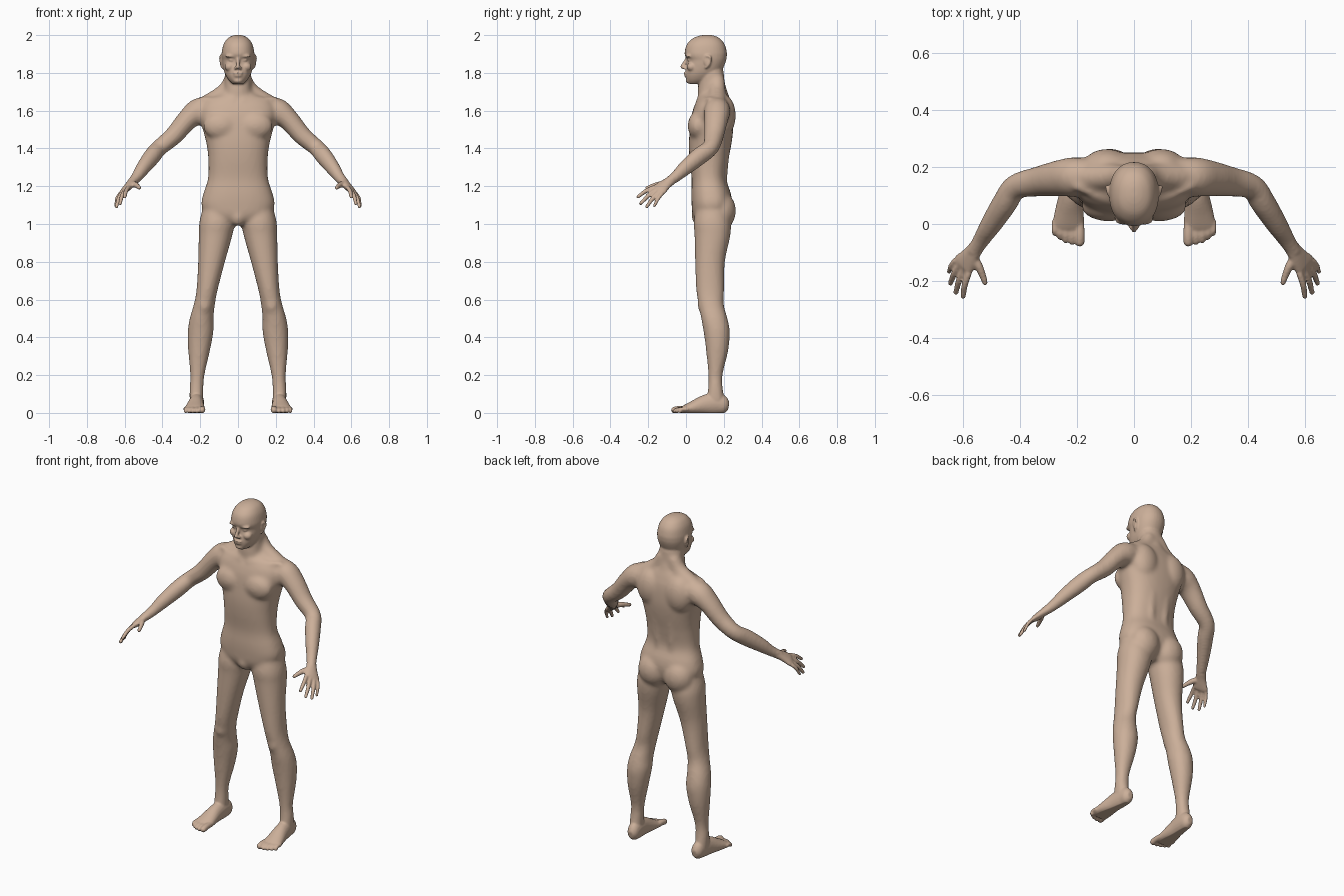
import bpy, bmesh, math
from mathutils import Vector, Matrix


def smooth_path(rows, steps=4):
    # Catmull-Rom through rows of any length
    p = [Vector(r) for r in rows]
    p = [p[0]] + p + [p[-1]]
    out = []
    for i in range(1, len(p) - 2):
        a, b, c, d = p[i - 1:i + 3]
        for k in range(steps):
            t = k / steps
            out.append(0.5 * (2 * b + (c - a) * t + (2 * a - 5 * b + 4 * c - d) * t ** 2
                              + (3 * b - a - 3 * c + d) * t ** 3))
    return out + [p[-1]]


def skin(bm, rings):
    # closed shell over a list of point rings
    vs = [[bm.verts.new(c) for c in r] for r in rings]
    n = len(vs[0])
    for a, b in zip(vs, vs[1:]):
        for i in range(n):
            bm.faces.new((a[i], a[(i + 1) % n], b[(i + 1) % n], b[i]))
    bm.faces.new(vs[0][::-1])
    bm.faces.new(vs[-1])


def spow(v, e):
    return math.copysign(abs(v) ** e, v)


def stack(bm, rows, power=2.2, n=36):
    # level sections: z, centre x, half width, front y, back y
    rings = []
    for z, xc, hx, yf, yb in smooth_path(rows):
        ang = [2 * math.pi * i / n for i in range(n)]
        rings.append([(xc + hx * spow(math.cos(a), 2 / power),
                       (yf + yb) / 2 + (yb - yf) / 2 * spow(math.sin(a), 2 / power), z) for a in ang])
    skin(bm, rings)


def tube(bm, rows, side=(0, 0, 1), n=20):
    # sections across a path: x, y, z, radius along side, other radius; rounded tip
    path = smooth_path(rows)
    pts = [Vector(p[:3]) for p in path]
    rings = []

    def ring(c, t, ra, rb):
        u = Vector(side) - t * t.dot(Vector(side))
        u.normalize()
        v = t.cross(u)
        rings.append([c + u * ra * math.cos(2 * math.pi * i / n) + v * rb * math.sin(2 * math.pi * i / n)
                      for i in range(n)])
    for i, p in enumerate(path):
        t = (pts[min(i + 1, len(pts) - 1)] - pts[max(i - 1, 0)]).normalized()
        ring(pts[i], t, p[3], p[4])
    for a in (0.5, 1.0, 1.4):
        ring(pts[-1] + t * path[-1][4] * math.sin(a), t, path[-1][3] * math.cos(a), path[-1][4] * math.cos(a))
    skin(bm, rings)


def blob(bm, loc, size, tilt=0):
    m = Matrix.Translation(loc) @ Matrix.Rotation(tilt, 4, 'X') @ Matrix.Diagonal((*size, 1))
    bmesh.ops.create_uvsphere(bm, u_segments=24, v_segments=14, radius=1, matrix=m)


def mirror(bm):
    dup = bmesh.ops.duplicate(bm, geom=bm.verts[:] + bm.edges[:] + bm.faces[:])
    for v in dup['geom']:
        if isinstance(v, bmesh.types.BMVert):
            v.co.x *= -1


def fuse(bm, voxel, rounds):
    # melt overlapping shells into one skin
    bmesh.ops.recalc_face_normals(bm, faces=bm.faces[:])
    me = bpy.data.meshes.new("shells")
    bm.to_mesh(me)
    bm.free()
    ob = bpy.data.objects.new("shells", me)
    bpy.context.collection.objects.link(ob)
    r = ob.modifiers.new("fuse", 'REMESH')
    r.mode = 'VOXEL'
    r.voxel_size = voxel
    s = ob.modifiers.new("soften", 'SMOOTH')
    s.factor = 0.5
    s.iterations = rounds
    bpy.context.view_layer.update()
    dg = bpy.context.evaluated_depsgraph_get()
    res = bpy.data.meshes.new_from_object(ob.evaluated_get(dg))
    bpy.data.objects.remove(ob)
    return res


# ---- large forms: limbs (one side, then mirrored) ----
bm = bmesh.new()
stack(bm, [(1.14, .10, .07, .07, .20), (1.02, .11, .093, .042, .235), (.94, .119, .089, .045, .235),
           (.80, .140, .071, .048, .206), (.65, .164, .056, .054, .202), (.575, .178, .056, .066, .20),
           (.50, .193, .063, .08, .22), (.43, .198, .068, .093, .232), (.33, .206, .058, .106, .224),
           (.20, .215, .038, .118, .194), (.12, .220, .037, .115, .197), (.05, .220, .036, .10, .21)], 2.1)
blob(bm, (.178, .088, .575), (.036, .027, .05))
tube(bm, [(.12, .165, 1.615, .06, .06), (.205, .165, 1.597, .071, .07), (.265, .16, 1.555, .057, .064),
          (.34, .148, 1.468, .05, .053), (.415, .13, 1.405, .045, .045), (.452, .075, 1.362, .048, .045),
          (.50, 0, 1.30, .041, .039), (.535, -.055, 1.25, .031, .031), (.562, -.098, 1.22, .026, .028)])
blob(bm, (.085, .185, 1.07), (.092, .08, .10))       # buttock
blob(bm, (.09, .062, 1.52), (.095, .053, .075))      # chest muscle
blob(bm, (.095, .20, 1.575), (.085, .064, .11))      # shoulder blade
tube(bm, [(.045, .19, 1.16, .03, .03), (.045, .186, 1.26, .032, .034), (.05, .205, 1.45, .035, .035)], (1, 0, 0))
tube(bm, [(.02, .062, 1.655, .012, .012), (.10, .085, 1.66, .012, .012), (.2, .13, 1.66, .014, .014)])
tube(bm, [(.03, .165, 1.77, .04, .04), (.07, .165, 1.70, .045, .045), (.16, .165, 1.635, .05, .05)])
mirror(bm)
# torso and neck
stack(bm, [(.995, 0, .08, .07, .19), (1.04, 0, .165, .038, .225), (1.10, 0, .194, .03, .242),
           (1.16, 0, .184, .028, .238), (1.24, 0, .159, .03, .214), (1.34, 0, .157, .019, .225),
           (1.42, 0, .166, .015, .24), (1.50, 0, .186, .02, .25), (1.57, 0, .204, .028, .25),
           (1.62, 0, .20, .042, .245), (1.655, 0, .17, .058, .235), (1.685, 0, .11, .075, .225),
           (1.715, 0, .065, .09, .21)], 2.4)
stack(bm, [(1.62, 0, .095, .07, .23), (1.69, 0, .076, .062, .222), (1.75, 0, .070, .066, .205),
           (1.80, 0, .070, .07, .20), (1.85, 0, .06, .08, .19)])
blob(bm, (0, .068, 1.04), (.042, .038, .052))
large = fuse(bm, .011, 8)

# ---- details: hand, foot, face (one side, then mirrored) ----
bm = bmesh.new()
spread = Vector((.056, .052, -.04)).normalized()
tube(bm, [(.548, -.076, 1.232, .027, .024), (.565, -.10, 1.216, .031, .022), (.582, -.125, 1.197, .039, .02),
          (.597, -.143, 1.181, .045, .017), (.602, -.151, 1.176, .043, .012)], spread)
tips = [(.599, -.255, 1.143), (.624, -.24, 1.108), (.643, -.208, 1.091), (.648, -.168, 1.096)]
for i, tip in enumerate(tips):
    a = Vector((.602, -.148, 1.178)) + spread * (i - 1.5) * .024
    b = Vector(tip)
    m = a.lerp(b, .5) + Vector((.004, 0, .006))
    r = .0115 if i < 3 else .0100
    tube(bm, [(*a, r, r), (*m, r, r), (*b, r * .8, r * .8)], spread, 14)
tube(bm, [(.572, -.105, 1.212, .018, .018), (.546, -.145, 1.209, .016, .015), (.53, -.182, 1.199, .0125, .012),
          (.522, -.206, 1.191, .01, .01)], spread, 14)
# foot and toes
tube(bm, [(.215, .226, .036, .016, .022), (.215, .205, .04, .033, .045), (.217, .16, .05, .038, .058),
          (.222, .10, .043, .042, .052), (.227, .04, .028, .051, .037), (.23, -.005, .018, .056, .024),
          (.231, -.022, .014, .050, .017)], (1, 0, 0))
toes = [(.190, -.062, .0175), (.2165, -.062, .012), (.239, -.056, .012), (.259, -.045, .0115), (.277, -.032, .011)]
for x, y, r in toes:
    tube(bm, [(x + .002, .01, .02, r, r), (x, (y - .01) / 2, .02, r, r), (x, y, r * .85, r, r)], (1, 0, 0), 14)
# face pieces and ear
blob(bm, (.034, .016, 1.889), (.034, .019, .010))
blob(bm, (.032, .021, 1.868), (.017, .014, .010))
blob(bm, (.044, .030, 1.832), (.027, .026, .024))
blob(bm, (.012, -.006, 1.826), (.009, .012, .008))
blob(bm, (.085, .112, 1.860), (.008, .017, .032), .2)
tube(bm, [(.084, .10, 1.872, .005, .005), (.09, .108, 1.889, .006, .006), (.094, .125, 1.886, .006, .006),
          (.094, .131, 1.868, .006, .006), (.089, .118, 1.842, .006, .006), (.083, .106, 1.828, .006, .006)],
     (1, 0, 0), 12)
mirror(bm)
# head
stack(bm, [(2.001, 0, .012, .095, .13), (1.995, 0, .034, .065, .155), (1.98, 0, .058, .032, .182),
           (1.95, 0, .077, .004, .205), (1.91, 0, .086, -.007, .216), (1.888, 0, .087, -.004, .216),
           (1.868, 0, .085, .007, .213), (1.84, 0, .081, .004, .203), (1.81, 0, .074, -.001, .188),
           (1.785, 0, .064, -.002, .165), (1.76, 0, .048, .003, .135), (1.742, 0, .028, .014, .09)])
tube(bm, [(0, .01, 1.885, .011, .01), (0, -.003, 1.86, .009, .01), (0, -.019, 1.833, .011, .011)], (1, 0, 0), 14)
blob(bm, (0, -.015, 1.829), (.011, .014, .009))
blob(bm, (0, .000, 1.799), (.026, .012, .0065))
blob(bm, (0, .002, 1.785), (.023, .012, .0065))
blob(bm, (0, .016, 1.759), (.026, .018, .015))

# ---- single skin, flat soles ----
bm.from_mesh(large)
mesh = fuse(bm, .0055, 3)
bpy.data.meshes.remove(large)
for v in mesh.vertices:
    v.co.z = max(v.co.z, 0)
mesh.polygons.foreach_set("use_smooth", [True] * len(mesh.polygons))
mesh.materials.clear()
mat = bpy.data.materials.new("skin")
mat.diffuse_color = (.60, .43, .32, 1)
mesh.materials.append(mat)
body = bpy.data.objects.new("human_body", mesh)
bpy.context.collection.objects.link(body)
